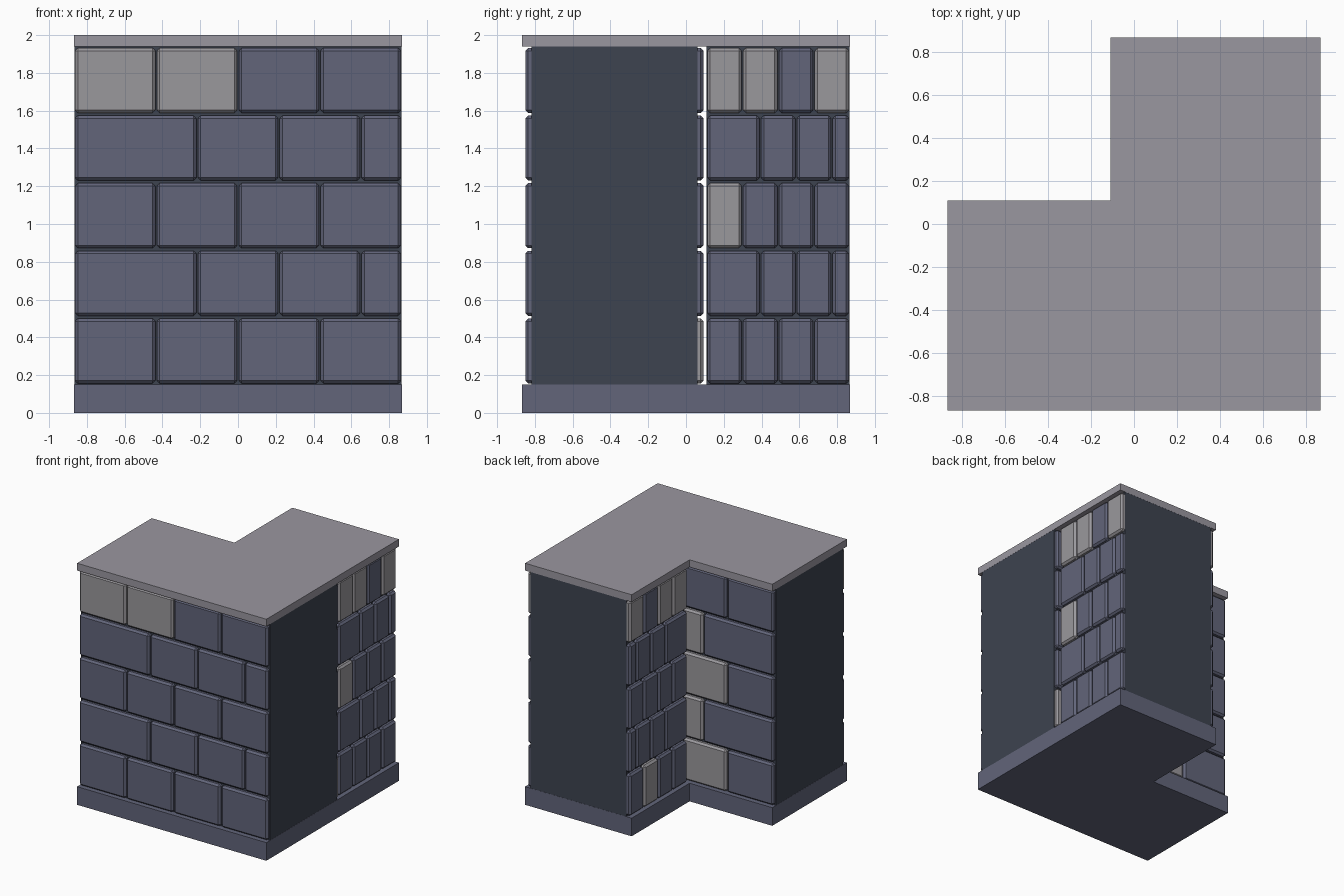
import bpy, bmesh

if "Cube" in bpy.data.objects:
    bpy.data.objects.remove(bpy.data.objects["Cube"])

H = 0.867          # half footprint
C = 0.109          # inner corner of the L
BASE, CAP, TOP = 0.15, 1.94, 2.0
MID = (C - H) / 2  # centre line of the front wall
CORE, FACE = 0.439, 0.472   # half thickness of core and of brick faces
ROWS = 5


def material(name, rgb):
    m = bpy.data.materials.new(name)
    m.diffuse_color = (*rgb, 1)
    m.use_nodes = True
    m.node_tree.nodes["Principled BSDF"].inputs["Base Color"].default_value = m.diffuse_color
    return m


slate = material("slate_brick", (0.122, 0.130, 0.195))
pale = material("pale_brick", (0.323, 0.314, 0.335))
capstone = material("cap_stone", (0.323, 0.309, 0.352))
mortar = material("dark_mortar", (0.047, 0.056, 0.080))


def finish(name, bm, *mats):
    bmesh.ops.recalc_face_normals(bm, faces=bm.faces)
    me = bpy.data.meshes.new(name)
    bm.to_mesh(me)
    bm.free()
    for m in mats:
        me.materials.append(m)
    ob = bpy.data.objects.new(name, me)
    bpy.context.collection.objects.link(ob)
    return ob


def add_box(bm, lo, hi, mat=0):
    verts = bmesh.ops.create_cube(bm, size=1)["verts"]
    for v in verts:
        for i in range(3):
            v.co[i] = lo[i] if v.co[i] < 0 else hi[i]
    for f in {f for v in verts for f in v.link_faces}:
        f.material_index = mat


def slab(name, z0, z1, mat):
    """L-shaped slab."""
    bm = bmesh.new()
    outline = [(-H, -H), (H, -H), (H, H), (-C, H), (-C, C), (-H, C)]
    face = bm.faces.new([bm.verts.new((x, y, z0)) for x, y in outline])
    new = bmesh.ops.extrude_face_region(bm, geom=[face])["geom"]
    for v in new:
        if isinstance(v, bmesh.types.BMVert):
            v.co.z = z1
    finish(name, bm, mat)


def brick_face(name, along_x, start, centre, side, pale_set):
    """Running-bond bricks on one side of a wall; pale_set holds (row, column)."""
    bm = bmesh.new()
    pitch, length = (CAP - BASE) / ROWS, H - start
    inner, outer = sorted((centre + side * (CORE - 0.04), centre + side * FACE))
    for r in range(ROWS):
        # odd rows start with a long brick and end with a half brick
        cuts = [0, 1, 2, 3, 4] if r % 2 == 0 else [0, 1.5, 2.5, 3.5, 4]
        z0 = BASE + r * pitch + 0.006
        z1 = z0 + pitch - 0.014
        for c in range(4):
            a = start + length * cuts[c] / 4 + 0.004
            b = start + length * cuts[c + 1] / 4 - 0.004
            mat = 1 if (r, c) in pale_set else 0
            if along_x:
                add_box(bm, (a, inner, z0), (b, outer, z1), mat)
            else:
                add_box(bm, (inner, a, z0), (outer, b, z1), mat)
    ob = finish(name, bm, slate, pale)
    bev = ob.modifiers.new("chamfer", "BEVEL")
    bev.width = 0.015
    bev.segments = 1


# plinth and cap
slab("plinth", 0, BASE, slate)
slab("cap_slab", CAP, TOP, capstone)

# solid wall cores
bm = bmesh.new()
add_box(bm, (-H + .001, MID - CORE, BASE), (H - .001, MID + CORE, CAP))
finish("front_wall_core", bm, mortar)
bm = bmesh.new()
add_box(bm, (-MID - CORE, C, BASE), (-MID + CORE, H - .001, CAP))
finish("rear_wall_core", bm, mortar)

# brick facings
brick_face("front_bricks", True, -H, MID, -1, {(4, 0), (4, 1)})
brick_face("inner_back_bricks", True, -H, MID, 1,
           {(0, 1), (1, 1), (2, 1), (3, 1), (0, 3)})
brick_face("right_bricks", False, C, -MID, 1, {(4, 0), (4, 1), (4, 3), (2, 0)})
brick_face("inner_left_bricks", False, C, -MID, -1,
           {(4, 0), (4, 1), (4, 3), (0, 2)})
